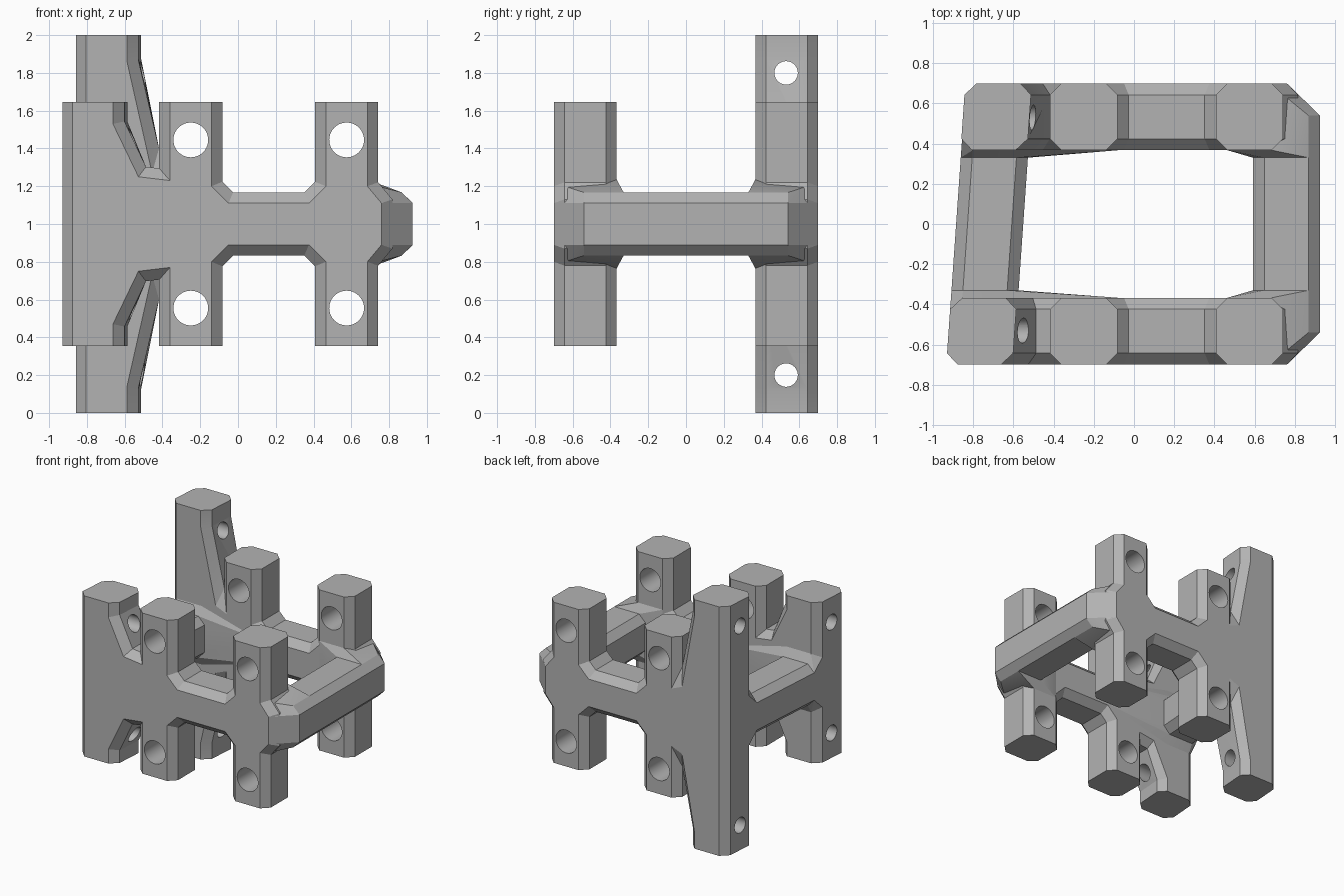
import bpy, bmesh, math
from mathutils import Vector

cube = bpy.data.objects.get("Cube")
if cube:
    bpy.data.objects.remove(cube, do_unlink=True)

MID = 1.0        # height of the mirror plane
CH = 0.057       # chamfer width
OUT, INN = 0.70, 0.367   # outer and inner faces of the side frames
SHEAR = 0.07     # slant of the right-hand side
BAR_X = 0.758    # centre of the left bar
POST_X = 0.575   # centre of the left posts
SLANT_X = -0.718 # centre of the slanted bar at y = 0
CAPS = (0.645, 1.0)

grey = bpy.data.materials.new("plain_grey")
grey.use_nodes = True
colour = (0.45, 0.45, 0.45, 1)
grey.diffuse_color = colour
grey.node_tree.nodes["Principled BSDF"].inputs["Base Color"].default_value = colour


def finish(bm, name):
    bmesh.ops.remove_doubles(bm, verts=bm.verts, dist=0.0005)
    bmesh.ops.recalc_face_normals(bm, faces=bm.faces)
    mesh = bpy.data.meshes.new(name)
    bm.to_mesh(mesh)
    bm.free()
    mesh.materials.append(grey)
    obj = bpy.data.objects.new(name, mesh)
    bpy.context.collection.objects.link(obj)
    return obj


def select(obj):
    bpy.ops.object.select_all(action='DESELECT')
    obj.select_set(True)
    bpy.context.view_layer.objects.active = obj


def hull(name, points):
    bm = bmesh.new()
    for p in points:
        bm.verts.new(p)
    res = bmesh.ops.convex_hull(bm, input=bm.verts)
    loose = {v for v in res["geom_interior"] + res["geom_unused"]
             if isinstance(v, bmesh.types.BMVert) and v.is_valid}
    bmesh.ops.delete(bm, geom=list(loose), context='VERTS')
    bmesh.ops.dissolve_limit(bm, angle_limit=0.01, verts=bm.verts, edges=bm.edges)
    return finish(bm, name)


def grow(prev, cur, nxt):
    """Mitred outward offset of an outline corner."""
    a, b = (cur - prev).normalized(), (nxt - cur).normalized()
    na, nb = Vector((-a.y, a.x)), Vector((-b.y, b.x))
    return cur + (na + nb) * CH / (1 + na.dot(nb))


def frame(name, side, ref, start):
    """Chamfered side frame from the upper half of its outline."""
    half = start + SHARED
    full = half + [(p[0], -p[1]) + ((p[2], -p[3]) if len(p) > 2 else ()) for p in reversed(half)]
    face = [Vector(p[:2]) for p in full]
    wide = []
    for i, p in enumerate(full):
        v = grow(face[i - 1], face[i], face[(i + 1) % len(face)])
        if len(p) > 2:
            v = Vector(p[2:])
        if abs(p[1]) in CAPS:
            v.y = p[1]
        wide.append(v)
    bm = bmesh.new()
    rings = []
    for d, ring in ((OUT, face), (OUT - CH, wide), (INN + CH, wide), (INN, face)):
        y = side * d
        rings.append([bm.verts.new((v.x + (SHEAR * (y - ref) if v.x < -0.5 else 0), y, MID + v.y))
                      for v in ring])
    for r, s in zip(rings, rings[1:]):
        for i in range(len(r)):
            j = (i + 1) % len(r)
            bm.faces.new((r[i], r[j], s[j], s[i]))
    bm.faces.new(rings[0])
    bm.faces.new(rings[-1])
    return finish(bm, name)


def drill(obj, centre, radius, rotation):
    bpy.ops.mesh.primitive_cylinder_add(vertices=40, radius=radius, depth=0.6,
                                        location=centre, rotation=rotation)
    cutter = bpy.context.object
    cutter.hide_render = True
    cutter.data.materials.append(grey)
    select(obj)
    mod = obj.modifiers.new("hole", 'BOOLEAN')
    mod.operation, mod.solver, mod.object = 'DIFFERENCE', 'EXACT', cutter
    bpy.ops.object.modifier_apply(modifier=mod.name)
    bpy.data.objects.remove(cutter, do_unlink=True)


def section(x, y):
    """Octagonal bar section."""
    r = 0.167
    c = r - CH
    return [(x + sx * u, y, MID + sz * w) for sx in (-1, 1) for sz in (-1, 1)
            for u, w in ((r, c), (c, r))]


def flare(x, side, shear):
    """Points where a bar widens into a post."""
    pts = []
    for sz in (-1, 1):
        for half, d, h in ((0.11, INN, 0.235), (0.167, INN + CH, 0.2)):
            y = side * d
            pts += [(x + s * half + shear * y, y, MID + sz * h) for s in (-1, 1)]
    return pts


# Outline shared by both frames: two posts, the rail and the corner
SHARED = [(-0.36, 0.645), (-0.14, 0.645), (-0.14, 0.2), (-0.05, 0.11), (0.375, 0.11),
          (0.465, 0.2), (0.465, 0.645), (0.685, 0.645), (0.685, 0.2), (0.76, 0.11)]
SHORT = [(-0.875, 0.645), (-0.66, 0.645), (-0.66, 0.53), (-0.525, 0.25), (-0.36, 0.23)]
TALL = [(-0.8, 1.0), (-0.583, 1.0), (-0.583, 0.865),
        (-0.455, 0.27, -0.418, 0.4), (-0.36, 0.23, -0.418, 0.4)]

# Side frames with cross holes in the posts
parts = []
for name, side, ref, start, level in (("front_frame", -1, -0.67, SHORT, 0.445),
                                      ("back_frame", 1, 0.45, TALL, 0.8)):
    obj = frame(name, side, ref, start)
    y = side * 0.53
    for s in (-1, 1):
        for x in (-0.25, POST_X):
            drill(obj, (x, y, MID + s * 0.445), 0.092, (math.pi / 2, 0, 0))
        drill(obj, (SLANT_X + SHEAR * y, y, MID + s * level), 0.062, (0, math.pi / 2, 0))
    parts.append(obj)

# Cross bars
BEND = 0.54
NECK = 0.33
parts.append(hull("left_bar", section(BAR_X, -BEND) + section(BAR_X, BEND)))
parts.append(hull("right_bar", [p for s in (-1, 1)
                                for p in section(SLANT_X + SHEAR * s * BEND, s * BEND)]))

# Corner blocks joining bars and frames
for label, s in (("front", -1), ("back", 1)):
    tip = [(x, s * y, MID + sz * h) for sz in (-1, 1)
           for x, y, h in ((0.685, OUT, 0.2), (0.76, OUT, 0.11), (0.742, OUT - CH, 0.2))]
    parts.append(hull(label + "_left_corner", tip + section(BAR_X, s * BEND)
                      + section(BAR_X, s * NECK) + flare(POST_X, s, 0)))
    web = [(-0.08, s * INN, MID + sz * 0.1) for sz in (-1, 1)]
    parts.append(hull(label + "_right_corner", web + section(SLANT_X + SHEAR * s * NECK, s * NECK)
                      + flare(SLANT_X, s, SHEAR)))

for obj in parts:
    select(obj)
    bpy.ops.object.shade_smooth_by_angle(angle=math.radians(15))
